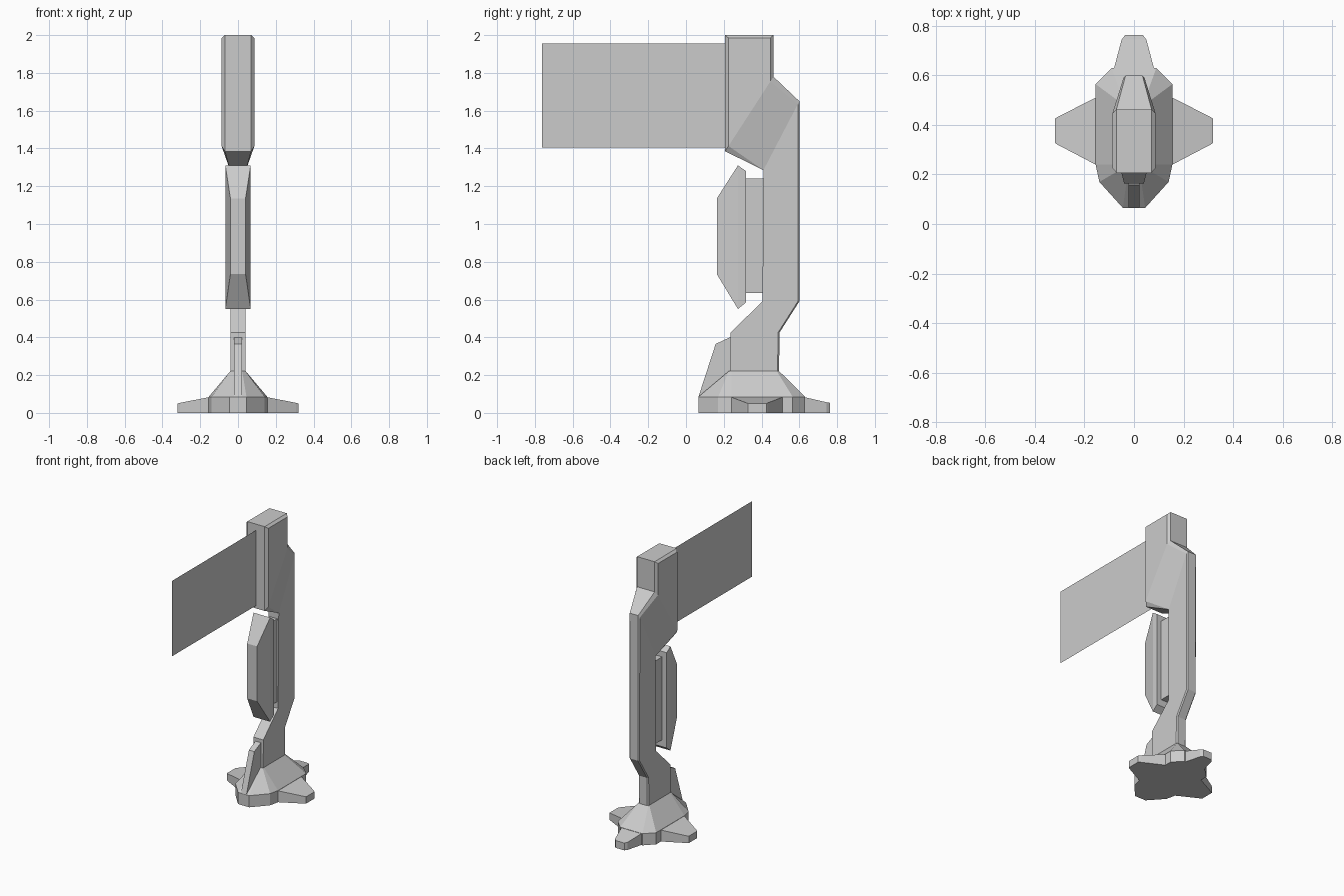
import bpy, bmesh

if "Cube" in bpy.data.objects:
    bpy.data.objects.remove(bpy.data.objects["Cube"])


def loft(name, rings):
    """Skin a list of equal-length closed rings and cap both ends."""
    bm = bmesh.new()
    loops = [[bm.verts.new(p) for p in ring] for ring in rings]
    for a, b in zip(loops, loops[1:]):
        n = len(a)
        for i in range(n):
            j = (i + 1) % n
            bm.faces.new((a[i], a[j], b[j], b[i]))
    bm.faces.new(loops[0][::-1])
    bm.faces.new(loops[-1])
    bmesh.ops.remove_doubles(bm, verts=bm.verts, dist=0.0005)
    bmesh.ops.recalc_face_normals(bm, faces=bm.faces)
    mesh = bpy.data.meshes.new(name)
    bm.to_mesh(mesh)
    bm.free()
    obj = bpy.data.objects.new(name, mesh)
    bpy.context.collection.objects.link(obj)
    return obj


def mirrored(half, z):
    """Close a half outline (x > 0) across x = 0 at height z."""
    return [(x, y, z) for x, y in half] + [(-x, y, z) for x, y in half[::-1]]


def pole_ring(front, back, w, cf, cb):
    """Slanted section with chamfered front (cf) and back (cb) corners."""
    (yf, zf), (yb, zb) = front, back
    k = (zb - zf) / (yb - yf)
    half = [(w - cf, yf), (w, yf + cf), (w, yb - cb), (w - cb, yb)]
    pts = half + [(-x, y) for x, y in half[::-1]]
    return [(x, y, zf + k * (y - yf)) for x, y in pts]


# Bent pole with widened head
loft("pole", [
    pole_ring((0.232, 0.15), (0.492, 0.15), 0.04, 0, 0.008),
    pole_ring((0.235, 0.425), (0.495, 0.425), 0.04, 0, 0.008),
    pole_ring((0.405, 0.59), (0.60, 0.59), 0.04, 0, 0.008),
    pole_ring((0.41, 1.285), (0.60, 1.65), 0.042, 0, 0.008),
    pole_ring((0.207, 1.385), (0.463, 1.78), 0.087, 0.018, 0.016),
    pole_ring((0.207, 1.985), (0.463, 1.985), 0.087, 0.018, 0.016),
    pole_ring((0.207, 2.0), (0.463, 2.0), 0.07, 0, 0),
])


# Grip plate and its mount, stacked along y
def plate(w, y, z0, z1):
    return [(-w, y, z0), (w, y, z0), (w, y, z1), (-w, y, z1)]


loft("grip", [plate(0.04, 0.163, 0.735, 1.135), plate(0.067, 0.275, 0.55, 1.31),
              plate(0.067, 0.318, 0.585, 1.28)])
loft("grip_mount", [plate(0.03, 0.31, 0.635, 1.24), plate(0.03, 0.42, 0.635, 1.24)])

# Base hub sloping up to the pole
hub = [(0.045, 0.065), (0.14, 0.17), (0.155, 0.24), (0.155, 0.565), (0.09, 0.63)]
collar = [(0.022, 0.228), (0.04, 0.228), (0.04, 0.24), (0.04, 0.48), (0.04, 0.492)]
loft("base_hub", [mirrored(hub, 0), mirrored(hub, 0.085), mirrored(collar, 0.222)])


# Side feet
def side_ring(s, x, y0, y1, z):
    return [(s * x, y0, 0), (s * x, y1, 0), (s * x, y1, z), (s * x, y0, z)]


for side, s in (("left", -1), ("right", 1)):
    loft("foot_" + side, [side_ring(s, 0.10, 0.22, 0.53, 0.085),
                          side_ring(s, 0.155, 0.24, 0.51, 0.083),
                          side_ring(s, 0.308, 0.32, 0.433, 0.053),
                          side_ring(s, 0.32, 0.328, 0.425, 0.05)])


# Back foot and front brace, lofted along y
def foot_ring(w, y, z0, z1):
    return plate(w, y, z0, z1)


loft("foot_back", [foot_ring(0.09, 0.55, 0, 0.085), foot_ring(0.083, 0.62, 0, 0.085),
                   foot_ring(0.05, 0.745, 0, 0.056), foot_ring(0.036, 0.763, 0, 0.053)])
fin = [(0.066, 0.085), (0.157, 0.365), (0.232, 0.40), (0.25, 0.40), (0.25, 0.06), (0.09, 0.06)]
loft("front_brace", [[(x, y, z) for y, z in fin] for x in (-0.022, 0.022)])

# Flag sheet
bm = bmesh.new()
bm.faces.new([bm.verts.new((0, y, z)) for y, z in
              ((-0.763, 1.405), (0.21, 1.405), (0.21, 1.955), (-0.763, 1.955))])
mesh = bpy.data.meshes.new("flag")
bm.to_mesh(mesh)
bm.free()
bpy.context.collection.objects.link(bpy.data.objects.new("flag", mesh))
